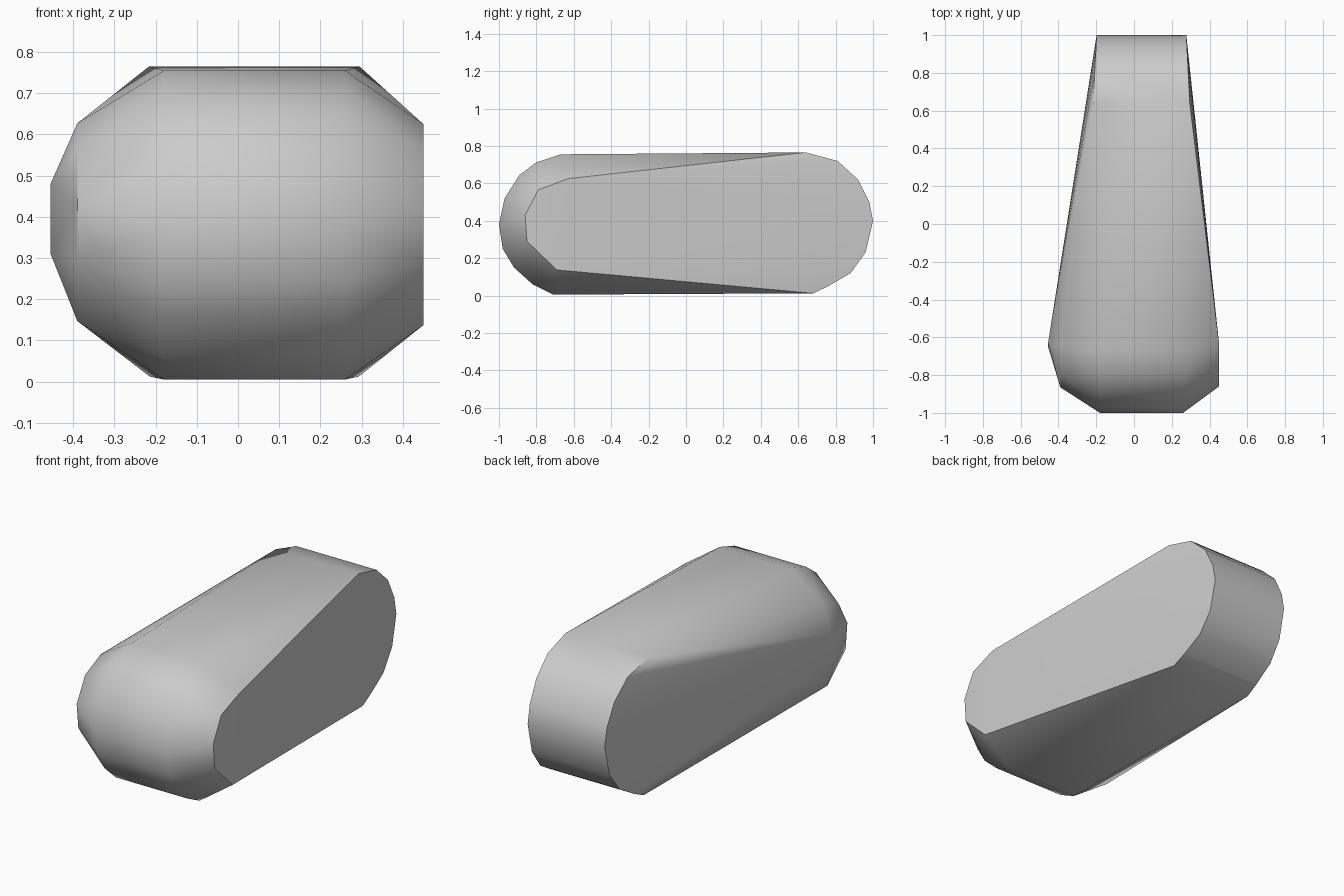
import bpy
import bmesh
import math

old = bpy.data.objects.get("Cube")
if old:
    bpy.data.objects.remove(old, do_unlink=True)

# Rounded ends of the long profile, as (y, z) from top to bottom
FRONT_END = [(-0.67, 0.755), (-0.80, 0.712), (-0.89, 0.645), (-0.97, 0.52), (-1.0, 0.38),
             (-0.98, 0.25), (-0.92, 0.15), (-0.82, 0.06), (-0.71, 0.005)]
BACK_END = [(0.64, 0.765), (0.81, 0.72), (0.92, 0.62), (0.98, 0.5), (1.0, 0.4),
            (0.96, 0.23), (0.88, 0.12), (0.76, 0.05), (0.68, 0.012)]

# Bulging cheeks at the wide front, as (x, y, z)
RIGHT_CHEEK = [(-0.39, -0.65, 0.627), (-0.39, -0.79, 0.565), (-0.39, -0.865, 0.43),
               (-0.39, -0.85, 0.29), (-0.39, -0.69, 0.147),
               (-0.455, -0.63, 0.48), (-0.455, -0.65, 0.31)]
LEFT_CHEEK = [(0.45, -0.63, 0.625), (0.45, -0.79, 0.565), (0.45, -0.86, 0.43),
              (0.45, -0.85, 0.29), (0.45, -0.69, 0.137)]


def end_strip(profile, right_x, left_x):
    return [(x, y, z) for y, z in profile for x in (right_x, left_x)]


points = end_strip(FRONT_END, -0.18, 0.26) + RIGHT_CHEEK + LEFT_CHEEK
# The back end narrows very slightly towards its tip
for y, z in BACK_END:
    taper = (1.0 - y) * 0.05
    points += [(-0.198 - taper, y, z), (0.277 + taper, y, z)]

# Wrap one tight convex skin around the points
bm = bmesh.new()
for p in points:
    bm.verts.new(p)
hull = bmesh.ops.convex_hull(bm, input=bm.verts[:])
loose = {g for g in hull["geom_interior"] + hull["geom_unused"]
         if isinstance(g, bmesh.types.BMVert) and g.is_valid}
bmesh.ops.delete(bm, geom=list(loose), context="VERTS")
bmesh.ops.dissolve_limit(bm, angle_limit=math.radians(1), verts=bm.verts[:], edges=bm.edges[:])
bmesh.ops.recalc_face_normals(bm, faces=bm.faces[:])
mesh = bpy.data.meshes.new("tapered_body")
bm.to_mesh(mesh)
bm.free()
body = bpy.data.objects.new("tapered_body", mesh)
bpy.context.collection.objects.link(body)

# Plain grey finish
grey = bpy.data.materials.new("light_grey")
grey.use_nodes = True
colour = (0.6, 0.6, 0.6, 1.0)
grey.diffuse_color = colour
grey.node_tree.nodes["Principled BSDF"].inputs["Base Color"].default_value = colour
mesh.materials.append(grey)

# Soft shading with the sharper rims kept crisp
bpy.ops.object.select_all(action="DESELECT")
body.select_set(True)
bpy.context.view_layer.objects.active = body
bpy.ops.object.shade_smooth_by_angle(angle=math.radians(35))
